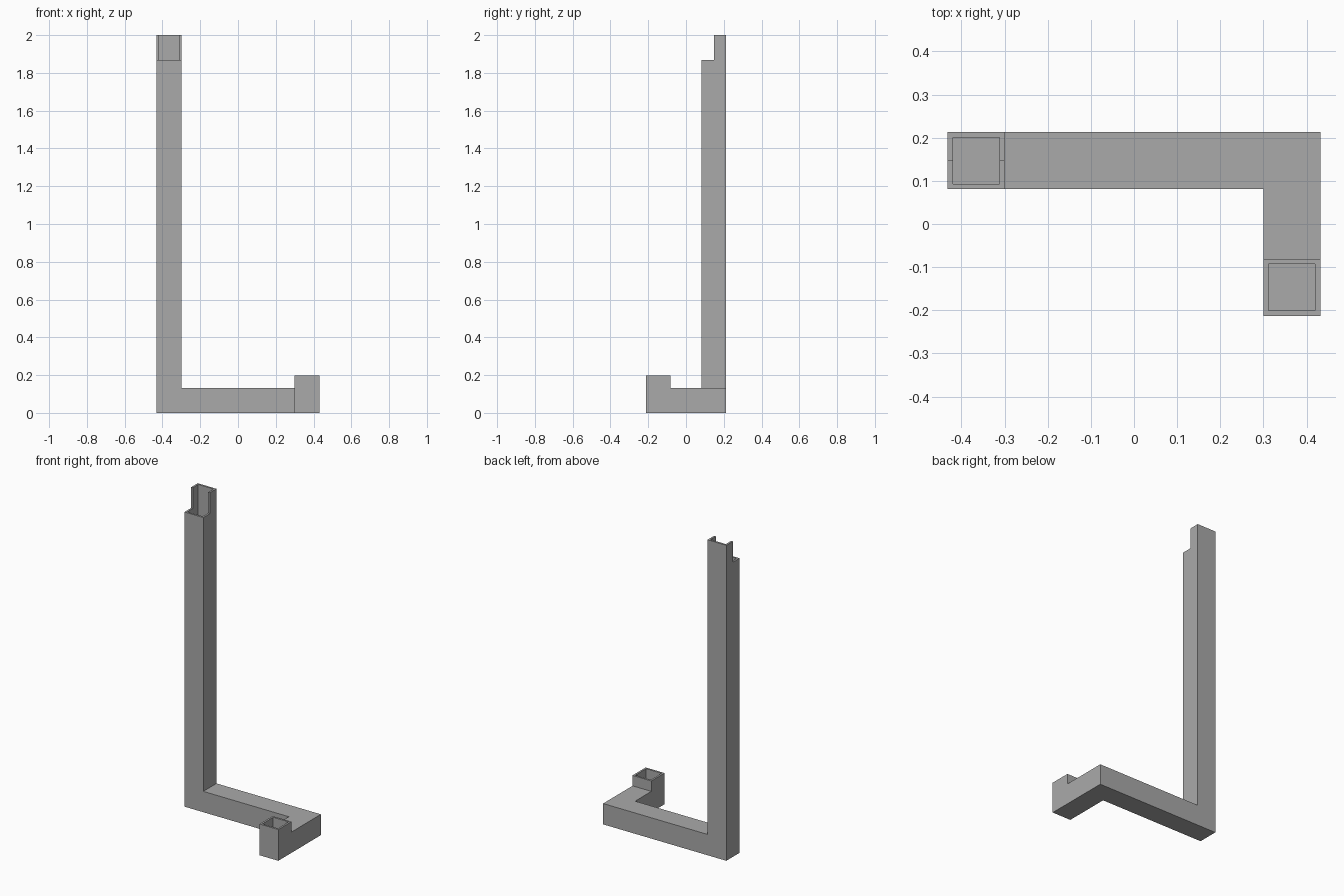
import bpy
import bmesh
from mathutils import Vector

cube = bpy.data.objects.get("Cube")
if cube:
    bpy.data.objects.remove(cube, do_unlink=True)

# Plain grey metal
grey = bpy.data.materials.new("plain_grey")
grey.use_nodes = True
colour = (0.4, 0.4, 0.4, 1)
grey.diffuse_color = colour
grey.node_tree.nodes["Principled BSDF"].inputs["Base Color"].default_value = colour

W, WALL, HEIGHT = 0.132, 0.012, 2.0   # tube width, wall thickness, post height
HX, HY = 0.432, 0.213                 # half extents of the bracket
R = W / 2
X, Y = HX - R, HY - R

# Centre line: post, base run, side run, short riser
path = [Vector(p) for p in (
    (-X, Y, HEIGHT), (-X, Y, R), (X, Y, R), (X, -Y, R), (X, -Y, W * 1.5))]


def sweep(bm, half):
    """Sweep a square along the path with mitred corners; return the end rings."""
    ring = [path[0] + Vector((sx * half, sy * half, 0))
            for sx, sy in ((-1, -1), (1, -1), (1, 1), (-1, 1))]
    verts = first = [bm.verts.new(co) for co in ring]
    for i in range(1, len(path)):
        d = (path[i] - path[i - 1]).normalized()
        after = (path[i + 1] - path[i]).normalized() if i + 1 < len(path) else d
        n = d + after
        ring = [co + d * ((path[i] - co).dot(n) / d.dot(n)) for co in ring]
        new = [bm.verts.new(co) for co in ring]
        for k in range(4):
            j = (k + 1) % 4
            bm.faces.new((verts[k], verts[j], new[j], new[k]))
        verts = new
    return first, verts


# Hollow square tube with open ends
bm = bmesh.new()
outer = sweep(bm, R)
inner = sweep(bm, R - WALL)
for a, b in zip(outer, inner):
    for k in range(4):
        j = (k + 1) % 4
        bm.faces.new((a[k], a[j], b[j], b[k]))
bmesh.ops.recalc_face_normals(bm, faces=bm.faces[:])
mesh = bpy.data.meshes.new("square_tube")
bm.to_mesh(mesh)
bm.free()
mesh.materials.append(grey)
tube = bpy.data.objects.new("square_tube", mesh)
bpy.context.collection.objects.link(tube)

# Notch in the front half of the post top
bpy.ops.mesh.primitive_cube_add(size=1, location=(-X, Y - W / 2, HEIGHT))
cutter = bpy.context.object
cutter.name = "notch_cutter"
cutter.scale = (W * 2, W, W * 2)
cutter.hide_render = True
cut = tube.modifiers.new("notch", 'BOOLEAN')
cut.operation = 'DIFFERENCE'
cut.solver = 'EXACT'
cut.object = cutter
bpy.ops.object.select_all(action='DESELECT')
bpy.context.view_layer.objects.active = tube
tube.select_set(True)
bpy.ops.object.modifier_apply(modifier=cut.name)
bpy.data.objects.remove(cutter, do_unlink=True)
